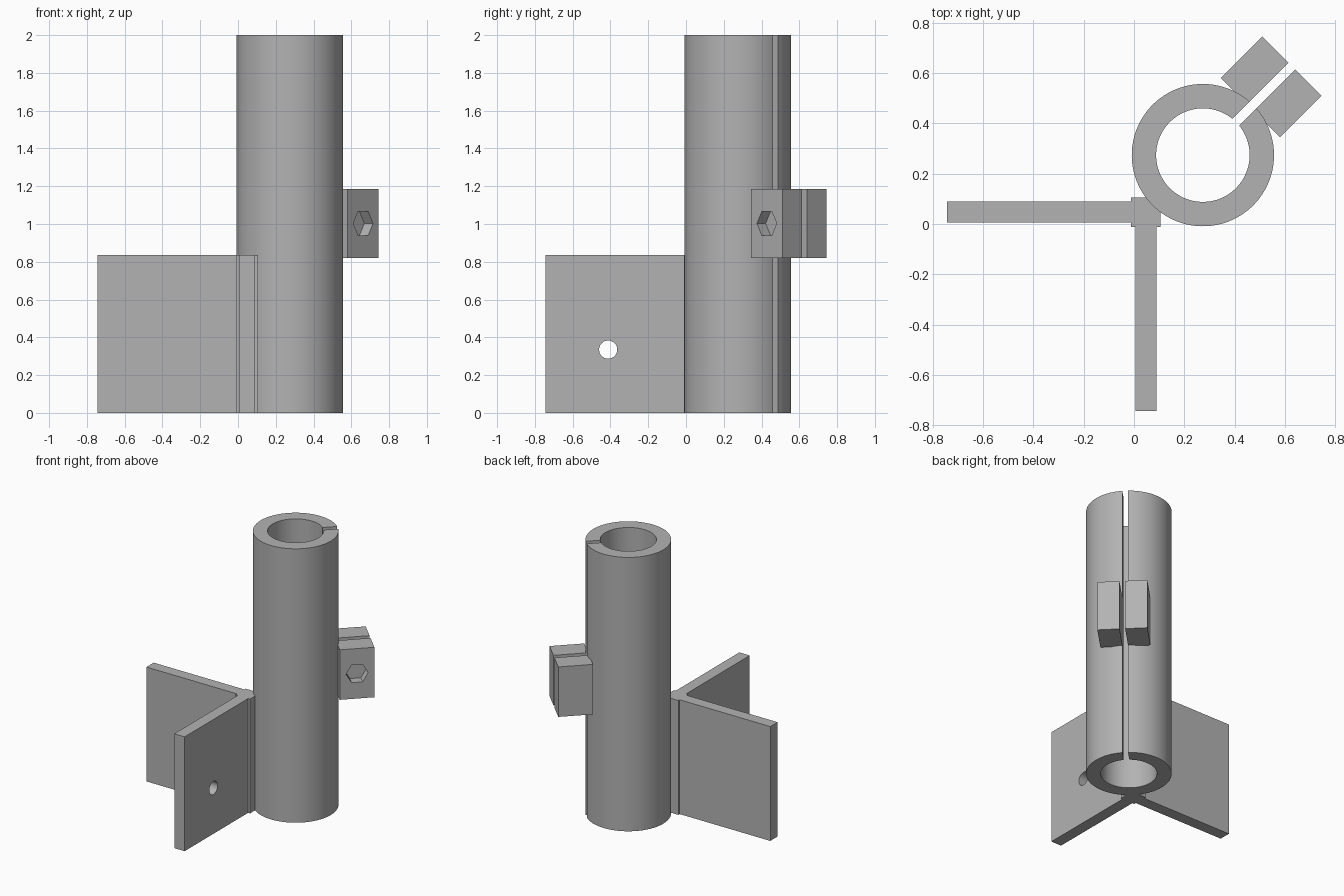
import bpy, bmesh, math
from mathutils import Matrix, Vector

cube = bpy.data.objects.get("Cube")
if cube:
    bpy.data.objects.remove(cube, do_unlink=True)

# Single plain grey
grey = bpy.data.materials.new("light grey")
grey.use_nodes = True
COLOUR = (0.45, 0.45, 0.45, 1)
grey.diffuse_color = COLOUR
grey.node_tree.nodes["Principled BSDF"].inputs["Base Color"].default_value = COLOUR

CENTRE = 0.274           # tube axis, on the x = y diagonal
OUTER, INNER = 0.283, 0.186
GAP = 0.019              # half width of the clamping slot
HEIGHT, BRACKET_H = 2.0, 0.835
# Local frame whose x axis points along the slot
DIAGONAL = Matrix.Translation((CENTRE, CENTRE, 0)) @ Matrix.Rotation(math.pi / 4, 4, 'Z')


def finish(bm, name, smooth=False):
    bmesh.ops.recalc_face_normals(bm, faces=bm.faces)
    mesh = bpy.data.meshes.new(name)
    bm.to_mesh(mesh)
    bm.free()
    mesh.materials.append(grey)
    obj = bpy.data.objects.new(name, mesh)
    bpy.context.collection.objects.link(obj)
    if smooth:
        shade(obj)
    return obj


def shade(obj):
    bpy.ops.object.select_all(action='DESELECT')
    obj.select_set(True)
    bpy.context.view_layer.objects.active = obj
    bpy.ops.object.shade_smooth_by_angle(angle=math.radians(30))


def prism(name, outline, z0, z1, matrix=Matrix()):
    """Extrude a flat outline from z0 up to z1."""
    bm = bmesh.new()
    face = bm.faces.new([bm.verts.new((x, y, z0)) for x, y in outline])
    top = bmesh.ops.extrude_face_region(bm, geom=[face])["geom"]
    bmesh.ops.translate(bm, vec=(0, 0, z1 - z0),
                        verts=[v for v in top if isinstance(v, bmesh.types.BMVert)])
    bm.transform(matrix)
    return finish(bm, name)


def drill(obj, centre, axis, radius, depth, sides=48):
    """Cut a round or many-sided hole centred on a point."""
    bm = bmesh.new()
    bmesh.ops.create_cone(bm, cap_ends=True, segments=sides, radius1=radius,
                          radius2=radius, depth=depth)
    # Turn the first corner to lie level before aiming the axis sideways
    turn = Matrix((Vector((axis[1], -axis[0], 0)), Vector((0, 0, 1)),
                   Vector(axis))).transposed().to_4x4()
    spin = Matrix.Rotation(math.pi / 2, 4, 'Z') if sides == 6 else Matrix()
    first = max(bm.verts, key=lambda v: abs(v.co.x))
    if abs(first.co.x) > radius * 0.99:
        spin = Matrix()
    bm.transform(Matrix.Translation(centre) @ turn @ spin)
    cutter = finish(bm, "hole_cutter")
    cutter.hide_render = True
    mod = obj.modifiers.new("hole", 'BOOLEAN')
    mod.operation, mod.solver, mod.object = 'DIFFERENCE', 'EXACT', cutter
    bpy.context.view_layer.objects.active = obj
    bpy.ops.object.modifier_apply(modifier=mod.name)
    bpy.data.objects.remove(cutter, do_unlink=True)


# Split tube: ring of quads that stops at a parallel-sided slot
bm = bmesh.new()
STEPS = 96
rings = []
for i in range(STEPS + 1):
    ring = []
    for radius, z in ((OUTER, 0), (OUTER, HEIGHT), (INNER, HEIGHT), (INNER, 0)):
        start = math.asin(GAP / radius)
        a = start + (2 * math.pi - 2 * start) * i / STEPS
        ring.append(bm.verts.new((radius * math.cos(a), radius * math.sin(a), z)))
    rings.append(ring)
for a, b in zip(rings, rings[1:]):
    for k in range(4):
        n = (k + 1) % 4
        bm.faces.new((a[k], a[n], b[n], b[k]))
bm.faces.new(rings[0])
bm.faces.new(rings[-1])
bm.transform(DIAGONAL)
finish(bm, "split_tube", smooth=True)

# Corner bracket: two plates at a right angle meeting in a thicker corner post
LOW, HIGH, P0, P1, END = -0.011, 0.105, 0.006, 0.09, -0.744
half = [(END, P1), (END, P0), (LOW, P0)]
outline = [(HIGH, HIGH), (LOW, HIGH), (LOW, P1)] + half + [(LOW, LOW)]
outline += [(y, x) for x, y in reversed(half)] + [(P1, LOW), (HIGH, LOW)]
bracket = prism("corner_bracket", outline, 0, BRACKET_H)
drill(bracket, (-0.412, 0.05, 0.335), (0, 1, 0), 0.048, 0.3)
drill(bracket, (0.05, -0.412, 0.335), (1, 0, 0), 0.048, 0.3)
shade(bracket)

# Clamp ears either side of the slot, bolt hole through both, nut pocket in one
U0, U1, V1 = 0.267, 0.5, 0.166
MID = (U0 + U1) / 2
bolt_axis = DIAGONAL.to_3x3() @ Vector((0, 1, 0))
for side, name in ((1, "left_clamp_ear"), (-1, "right_clamp_ear")):
    a, b = side * GAP, side * V1
    ear = prism(name, [(U0, a), (U1, a), (U1, b), (U0, b)], 0.82, 1.185, DIAGONAL)
    drill(ear, DIAGONAL @ Vector((MID, side * 0.09, 1.003)), bolt_axis, 0.043, 0.4)
    if side < 0:
        drill(ear, DIAGONAL @ Vector((MID, -V1, 1.003)), bolt_axis, 0.074, 0.13, sides=6)
    shade(ear)
